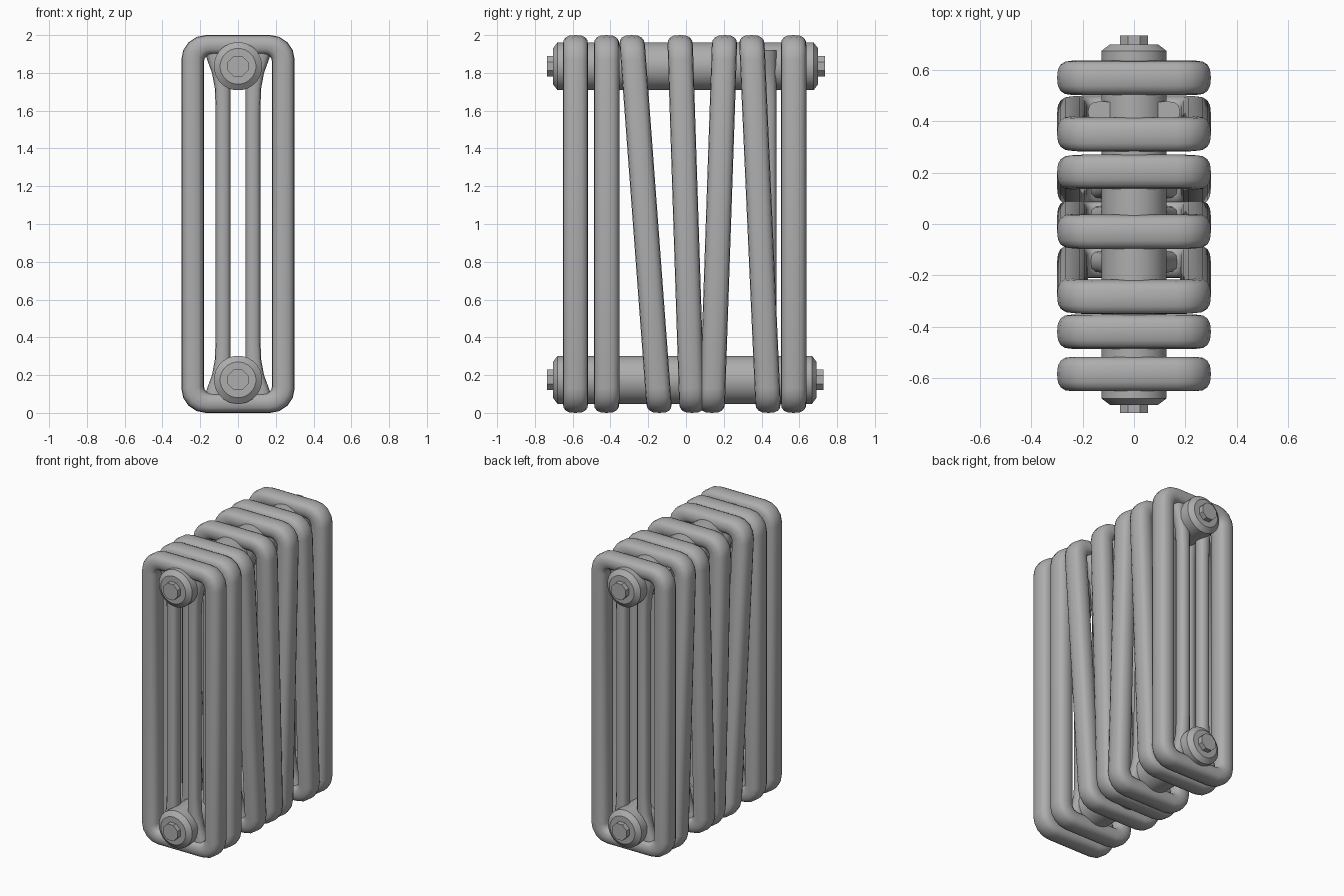
import bpy, bmesh, math
from math import sin, cos, pi, copysign

if "Cube" in bpy.data.objects:
    bpy.data.objects.remove(bpy.data.objects["Cube"], do_unlink=True)

metal = bpy.data.materials.new("grey_metal")
GREY = (0.42, 0.42, 0.42, 1)
metal.diffuse_color = GREY
metal.use_nodes = True
metal.node_tree.nodes["Principled BSDF"].inputs["Base Color"].default_value = GREY


def power(v, e):
    return copysign(abs(v) ** e, v)


def loft(name, rings, closed, angle=40):
    """Skin matching point loops; closed joins the last loop to the first."""
    bm = bmesh.new()
    loops = [[bm.verts.new(p) for p in ring] for ring in rings]
    pairs = list(zip(loops, loops[1:]))
    if closed:
        pairs.append((loops[-1], loops[0]))
    else:
        bm.faces.new(loops[0])
        bm.faces.new(loops[-1])
    for a, b in pairs:
        for i in range(len(a)):
            j = (i + 1) % len(a)
            bm.faces.new((a[i], a[j], b[j], b[i]))
    bmesh.ops.recalc_face_normals(bm, faces=bm.faces)
    mesh = bpy.data.meshes.new(name)
    bm.to_mesh(mesh)
    bm.free()
    mesh.materials.append(metal)
    obj = bpy.data.objects.new(name, mesh)
    bpy.context.collection.objects.link(obj)
    bpy.ops.object.select_all(action="DESELECT")
    obj.select_set(True)
    bpy.context.view_layer.objects.active = obj
    bpy.ops.object.shade_smooth_by_angle(angle=math.radians(angle))
    return obj


def rounded_rect(hx, hz, r, seg=4):
    pts = []
    for c, (sx, sz) in enumerate(((1, 1), (-1, 1), (-1, -1), (1, -1))):
        for k in range(seg + 1):
            a = (c + k / seg) * pi / 2
            pts.append((sx * (hx - r) + r * cos(a), 1 + sz * (hz - r) + r * sin(a)))
    return pts


def lean(z, top, bottom):
    return bottom + (top - bottom) * (z - 0.07) / 1.86


def section_frame(name, top, bottom):
    """Rounded rectangular tube loop, leaning from bottom to top."""
    rings = []
    for (ox, oz), (ix, iz) in zip(rounded_rect(0.3, 1, 0.13), rounded_rect(0.18, 0.895, 0.035)):
        ring = []
        for k in range(16):
            a = 2 * pi * k / 16
            t = 0.5 + 0.5 * power(cos(a), 0.75)
            x, z = ix + (ox - ix) * t, iz + (oz - iz) * t
            ring.append((x, lean(z, top, bottom) + 0.067 * power(sin(a), 0.75), z))
        rings.append(ring)
    loft(name, rings, True)


def inner_column(name, side, top, bottom):
    """Slim upright that flares outwards into the frame at both ends."""
    half = [(0.08, 0.07, 0.18), (0.14, 0.05, 0.16), (0.2, 0.04, 0.138),
            (0.28, 0.04, 0.123), (0.4, 0.04, 0.118)]
    rows = half + [(2 - z, a, b) for z, a, b in reversed(half)]
    rings = []
    for z, a, b in rows:
        ring = []
        for k in range(12):
            t = 2 * pi * k / 12
            x = (a + b) / 2 + (b - a) / 2 * power(cos(t), 0.75)
            ring.append((side * x, lean(z, top, bottom) + 0.042 * power(sin(t), 0.75), z))
        rings.append(ring)
    loft(name, rings, False)


def lathe_y(name, z, profile, sides):
    """Solid of revolution around the y direction."""
    rings = [[(r * cos(2 * pi * (k + 0.5) / sides), y, z + r * sin(2 * pi * (k + 0.5) / sides))
              for k in range(sides)] for y, r in profile]
    loft(name, rings, False, 30)


# Leaning sections: frame top and bottom, column top and bottom
sections = [
    (-0.585, -0.585, -0.585, -0.585),
    (-0.42, -0.42, -0.42, -0.42),
    (-0.283, -0.145, -0.283, -0.145),
    (-0.03, 0.03, -0.03, 0.03),
    (0.203, 0.14, 0.203, 0.14),
    (0.35, 0.433, 0.437, 0.437),
    (0.57, 0.57, 0.57, 0.57),
]
for n, (ft, fb, ct, cb) in enumerate(sections, 1):
    section_frame(f"section_frame_{n}", ft, fb)
    for side, word in ((1, "left"), (-1, "right")):
        inner_column(f"inner_column_{word}_{n}", side, ct, cb)

# Header pipes with chamfered ends, and octagonal plugs
for word, z, back in (("top", 1.835, 0.70), ("bottom", 0.175, 0.692)):
    lathe_y(f"{word}_pipe", z, [(-0.705, 0.095), (-0.68, 0.128), (back - 0.025, 0.128), (back, 0.095)], 24)
    lathe_y(f"{word}_plug", z, [(-0.737, 0.059), (back + 0.035, 0.059)], 8)
